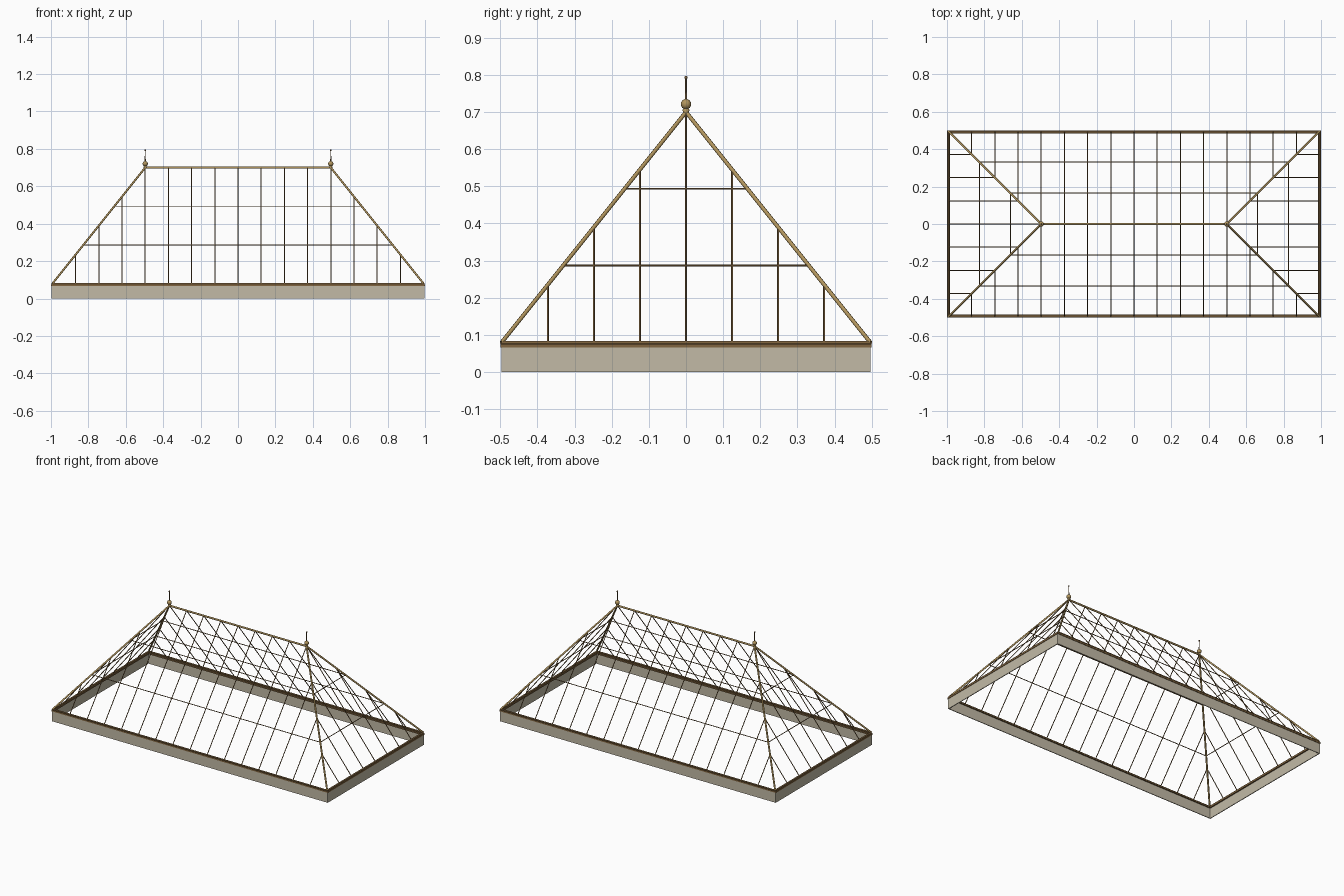
import bpy, bmesh, math
from mathutils import Vector, Matrix

if "Cube" in bpy.data.objects:
    bpy.data.objects.remove(bpy.data.objects["Cube"])

def mat(name, c):
    m = bpy.data.materials.new(name)
    m.diffuse_color = (*c, 1)
    m.use_nodes = True
    m.node_tree.nodes["Principled BSDF"].inputs["Base Color"].default_value = m.diffuse_color
    return m

stone = mat("stone", (0.54, 0.49, 0.38))
bronze = mat("bronze", (0.22, 0.13, 0.05))
brass = mat("brass", (0.44, 0.30, 0.11))

HX, HY, RX, Z0, Z1 = 0.992, 0.496, 0.496, 0.08, 0.70   # eaves, ridge half length, heights
STEP = HY / 4

def finish(name, bm, material, smooth=False):
    me = bpy.data.meshes.new(name)
    bm.to_mesh(me)
    bm.free()
    ob = bpy.data.objects.new(name, me)
    bpy.context.collection.objects.link(ob)
    me.materials.append(material)
    if smooth:
        bpy.ops.object.select_all(action='DESELECT')
        ob.select_set(True)
        bpy.context.view_layer.objects.active = ob
        bpy.ops.object.shade_smooth_by_angle(angle=math.radians(50))
    return ob

def tubes(name, segs, r, material, sides=8):
    """Round bars between pairs of points."""
    bm = bmesh.new()
    for a, b in segs:
        a, b = Vector(a), Vector(b)
        rot = (b - a).to_track_quat('Z', 'Y').to_matrix().to_4x4()
        bmesh.ops.create_cone(bm, cap_ends=True, segments=sides, radius1=r, radius2=r,
                              depth=(b - a).length, matrix=Matrix.Translation((a + b) / 2) @ rot)
    return finish(name, bm, material, True)

def frame(name, hx, hy, t, z0, z1, material):
    """Mitred rectangular ring."""
    bm = bmesh.new()
    loops = []
    for x, y, z in ((hx, hy, z0), (hx, hy, z1), (hx - t, hy - t, z1), (hx - t, hy - t, z0)):
        loops.append([bm.verts.new((sx * x, sy * y, z)) for sx, sy in ((-1, -1), (1, -1), (1, 1), (-1, 1))])
    for i in range(4):
        for j in range(4):
            p, q = loops[i], loops[(i + 1) % 4]
            k = (j + 1) % 4
            bm.faces.new((p[j], p[k], q[k], q[j]))
    bmesh.ops.recalc_face_normals(bm, faces=bm.faces)
    return finish(name, bm, material)

# Kerb wall, sill plate and round eaves rail
frame("kerb_wall", 0.997, 0.497, 0.005, 0, 0.067, stone)
frame("sill_plate", 1.0, 0.5, 0.016, 0.066, 0.075, bronze)
corners = [(-HX, -HY, Z0 - .001), (HX, -HY, Z0 - .001), (HX, HY, Z0 - .001), (-HX, HY, Z0 - .001)]
tubes("eaves_rail", [(corners[i], corners[(i + 1) % 4]) for i in range(4)], 0.005, bronze)

# Ridge and four hips
tubes("ridge_beam", [((-RX, 0, Z1), (RX, 0, Z1))], 0.006, brass)
tubes("hip_rafters", [((sx * HX, sy * HY, Z0), (sx * RX, 0, Z1))
                      for sx in (-1, 1) for sy in (-1, 1)], 0.0055, brass)

# Glazing bars: long slopes and hipped ends
rise = Z1 - Z0
segs = []
for s in (-1, 1):
    for i in range(-7, 8):
        x = i * STEP
        t = min(1, (HX - abs(x)) / (HX - RX))
        segs.append(((x, s * HY, Z0), (x, s * HY * (1 - t), Z0 + rise * t)))
    for i in range(-3, 4):
        y = i * STEP
        t = 1 - abs(y) / HY
        segs.append(((s * HX, y, Z0), (s * (HX - (HX - RX) * t), y, Z0 + rise * t)))
tubes("glazing_bars", segs, 0.0026, bronze)

# Two horizontal purlin rings
segs = []
for t in (1 / 3, 2 / 3):
    x, y, z = HX - (HX - RX) * t, HY * (1 - t), Z0 + rise * t
    for s in (-1, 1):
        segs.append(((-x, s * y, z), (x, s * y, z)))
        segs.append(((s * x, -y, z), (s * x, y, z)))
tubes("purlins", segs, 0.0024, bronze)

# Turned finials: collar, ball, spike and tip
def lathe(name, profile, x, material, n=16):
    bm = bmesh.new()
    vs = [bm.verts.new((r, 0, z)) for r, z in profile]
    es = [bm.edges.new(p) for p in zip(vs, vs[1:])]
    bmesh.ops.spin(bm, geom=vs + es, cent=(0, 0, 0), axis=(0, 0, 1), angle=math.tau, steps=n)
    bmesh.ops.remove_doubles(bm, verts=bm.verts, dist=1e-5)
    bmesh.ops.recalc_face_normals(bm, faces=bm.faces)
    finish(name, bm, material, True).location.x = x

def arc(r, zc, a0, a1, n=8):
    return [(r * math.cos(math.radians(a0 + (a1 - a0) * i / n)),
             zc + r * math.sin(math.radians(a0 + (a1 - a0) * i / n))) for i in range(n + 1)]

for s, side in ((-1, "left"), (1, "right")):
    lathe(side + "_finial_ball", [(0, .695), (.008, .695), (.009, .706), (.006, .709)]
          + arc(.014, .721, -60, 90, 10), s * RX, brass)
    lathe(side + "_finial_spike", [(0, .73), (.003, .73), (.0022, .788)]
          + arc(.0045, .7925, -60, 90), s * RX, bronze)
